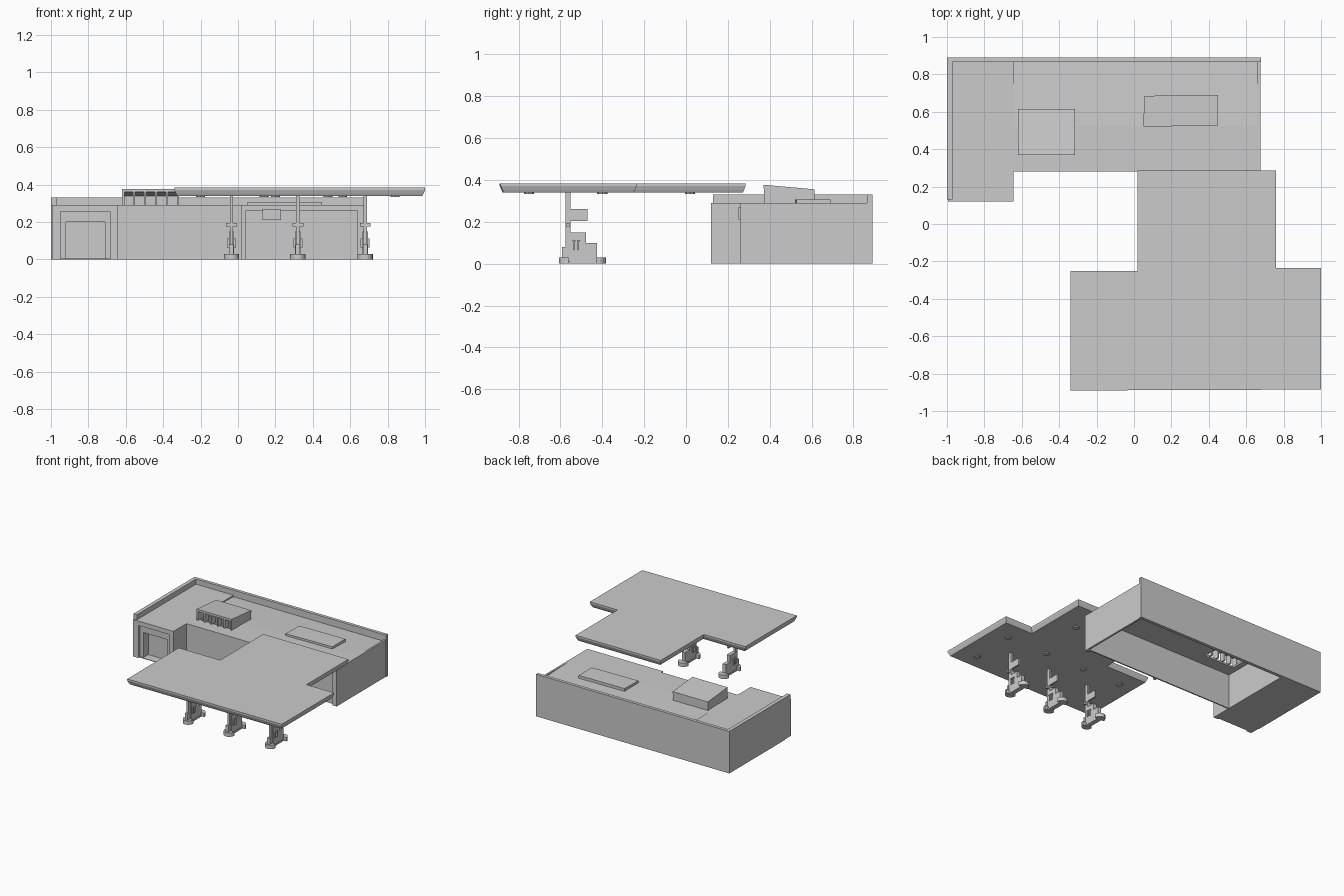
import bpy, bmesh, math
from mathutils import Vector

if "Cube" in bpy.data.objects:
    bpy.data.objects.remove(bpy.data.objects["Cube"])


def loft(name, rings):
    """Closed solid through rings of equal point count."""
    bm = bmesh.new()
    loops = [[bm.verts.new(p) for p in r] for r in rings]
    n = len(loops[0])
    for a, b in zip(loops, loops[1:]):
        for i in range(n):
            j = (i + 1) % n
            bm.faces.new((a[i], a[j], b[j], b[i]))
    bm.faces.new(loops[0][::-1])
    bm.faces.new(loops[-1])
    bmesh.ops.recalc_face_normals(bm, faces=bm.faces)
    me = bpy.data.meshes.new(name)
    bm.to_mesh(me)
    bm.free()
    ob = bpy.data.objects.new(name, me)
    bpy.context.collection.objects.link(ob)
    return ob


def prism(name, pts, axis, lo, hi):
    """Extrude a 2D outline along one axis."""
    def put(p, d):
        q = list(p)
        q.insert("xyz".index(axis), d)
        return q
    return loft(name, [[put(p, d) for p in pts] for d in (lo, hi)])


def box(name, x0, x1, y0, y1, z0, z1):
    return prism(name, [(x0, y0), (x1, y0), (x1, y1), (x0, y1)], "z", z0, z1)


def portal(name, x0, x1, top, ix0, ix1, itop, y0, y1):
    """Upside-down U frame around an opening."""
    pts = [(x0, 0), (x0, top), (x1, top), (x1, 0),
           (ix1, 0), (ix1, itop), (ix0, itop), (ix0, 0)]
    return prism(name, pts, "y", y0, y1)


# Garage wing with a doubly recessed doorway
box("garage_wing", -1, -0.645, 0.2, 0.885, 0, 0.29)
portal("garage_outer_frame", -0.995, -0.645, 0.29, -0.95, -0.685, 0.255, 0.12, 0.14)
portal("garage_inner_frame", -0.995, -0.645, 0.29, -0.92, -0.71, 0.2, 0.14, 0.2)
box("garage_floor", -0.95, -0.685, 0.13, 0.2, 0, 0.004)

# Main hall walls, open underneath
box("back_wall", -1, 0.68, 0.865, 0.89, 0, 0.33)
box("right_wall", 0.66, 0.675, 0.28, 0.865, 0, 0.29)
box("front_wall", -0.645, 0.675, 0.28, 0.29, 0, 0.29)
box("left_parapet", -1, -0.97, 0.13, 0.865, 0.29, 0.33)

# Roof falling slightly to the back, cut open under the vent
roof = prism("hall_roof", [(0.28, 0.275), (0.28, 0.29), (0.52, 0.29), (0.867, 0.278),
                           (0.867, 0.263), (0.52, 0.275)], "x", -0.645, 0.661)
cutter = box("vent_cutter", -0.6, -0.335, 0.39, 0.6, 0.2, 0.4)
cutter.hide_render = True
cutter.display_type = 'WIRE'
cut = roof.modifiers.new("vent_opening", 'BOOLEAN')
cut.operation = 'DIFFERENCE'
cut.solver = 'EXACT'
cut.object = cutter

# Roof vent: sloping lid, side cheeks, back and front fins
VX0, VX1 = -0.62, -0.315
prism("vent_lid", [(0.37, 0.36), (0.37, 0.377), (0.615, 0.355), (0.615, 0.338)], "x", VX0, VX1)
for x in (VX0, VX1 - 0.01):
    prism("vent_cheek", [(0.385, 0.28), (0.385, 0.365), (0.612, 0.345), (0.612, 0.28)],
          "x", x, x + 0.01)
box("vent_back", VX0, VX1, 0.603, 0.613, 0.275, 0.342)
for i in range(6):
    x = VX0 + i * (VX1 - VX0 - 0.012) / 5
    box("vent_fin", x, x + 0.012, 0.372, 0.42, 0.285, 0.364)

# Flat rooftop unit
prism("rooftop_unit", [(0.05, 0.52), (0.45, 0.527), (0.45, 0.69), (0.055, 0.685)], "z", 0.27, 0.306)

# Shop front
portal("shop_front_frame", 0.02, 0.675, 0.29, 0.042, 0.64, 0.262, 0.26, 0.281)
box("shop_sign", 0.13, 0.23, 0.25, 0.281, 0.21, 0.27)

# Canopy: T-shaped slab with a tapered lower edge
OUT = [(-0.34, -0.89), (1, -0.885), (1, -0.235), (0.76, -0.235),
       (0.76, 0.285), (0.02, 0.285), (0.02, -0.25), (-0.34, -0.25)]


def inset(pts, d):
    res = []
    for i, p in enumerate(pts):
        p = Vector(p)
        a = (p - Vector(pts[i - 1])).normalized()
        b = (Vector(pts[(i + 1) % len(pts)]) - p).normalized()
        res.append(p + d * (Vector((-a.y, a.x)) + Vector((-b.y, b.x))))
    return res


loft("canopy", [[(*p, z) for p in inset(OUT, d)]
                for d, z in ((0.014, 0.34), (0.008, 0.352), (0.0, 0.372), (0.0, 0.384))])

# Downlights under the canopy
spots = [(x, y) for x in (-0.2, 0.14, 0.48, 0.84) for y in (-0.75, -0.4)]
for x, y in spots + [(0.2, 0.02), (0.56, 0.02)]:
    ring = [(x + 0.024 * math.cos(k * math.tau / 8), y + 0.024 * math.sin(k * math.tau / 8))
            for k in range(8)]
    prism("canopy_light", ring, "z", 0.333, 0.342)

# Three pump islands, each with a canopy post
for cx in (-0.035, 0.32, 0.68):
    # Island with rounded bumpers at both ends
    box("island_slab", cx - 0.018, cx + 0.018, -0.575, -0.415, 0, 0.012)
    for y, s in ((-0.562, -1), (-0.428, 1)):
        arc = [(cx + 0.041 * math.cos(k * math.pi / 8), y + s * 0.045 * math.sin(k * math.pi / 8))
               for k in range(9)]
        prism("island_bumper", arc, "z", 0, 0.03)
    # Post and collar
    box("canopy_post", cx - 0.009, cx + 0.009, -0.576, -0.552, 0, 0.342)
    box("post_foot", cx - 0.012, cx + 0.012, -0.592, -0.574, 0, 0.08)
    box("post_collar", cx - 0.029, cx + 0.029, -0.572, -0.556, 0.175, 0.195)
    # Stepped pump body and price panel
    prism("pump_body", [(-0.555, 0.01), (-0.425, 0.01), (-0.425, 0.098), (-0.478, 0.098),
                        (-0.478, 0.15), (-0.555, 0.15)], "x", cx - 0.014, cx + 0.014)
    box("price_panel", cx - 0.006, cx + 0.006, -0.555, -0.47, 0.205, 0.26)
    # Nozzles and holders on both sides
    for s in (-1, 1):
        for y in (-0.54, -0.518):
            a, b = sorted((cx + s * 0.012, cx + s * 0.024))
            box("nozzle", a, b, y, y + 0.007, 0.065, 0.105)
            box("nozzle_holder", a, b, y - 0.003, y + 0.012, 0.105, 0.113)
